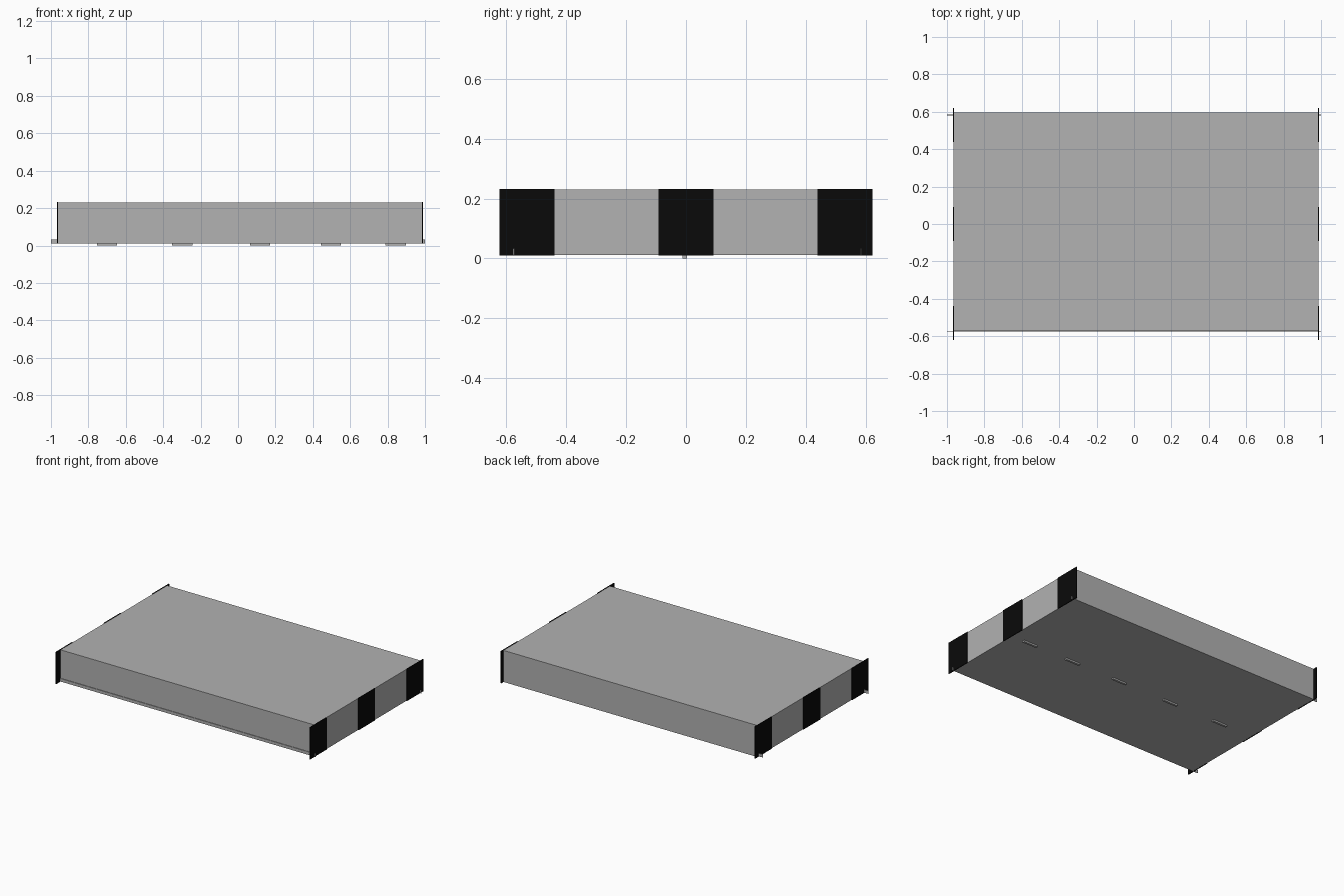
import bpy

if "Cube" in bpy.data.objects:
    bpy.data.objects.remove(bpy.data.objects["Cube"])


def material(name, value):
    m = bpy.data.materials.new(name)
    m.diffuse_color = (value, value, value, 1)
    m.use_nodes = True
    m.node_tree.nodes["Principled BSDF"].inputs["Base Color"].default_value = m.diffuse_color
    return m


grey = material("grey", 0.445)
black = material("black", 0.003)


def box(name, x, y, z, mat):
    """Box from its (min, max) extents on each axis."""
    bpy.ops.mesh.primitive_cube_add(size=1)
    o = bpy.context.object
    o.name = name
    o.location = [(a + b) / 2 for a, b in (x, y, z)]
    o.scale = [b - a for a, b in (x, y, z)]
    bpy.ops.object.transform_apply(location=True, rotation=False, scale=True)
    o.data.materials.append(mat)
    return o


# Main slab
box("slab", (-0.964, 0.986), (-0.572, 0.597), (0.011, 0.23), grey)

# Three black plates on each end
for side, x in (("left", -0.965), ("right", 0.987)):
    for row, y in (("front", -0.53), ("middle", 0.0), ("back", 0.53)):
        box(f"{side}_{row}_plate", (x - 0.003, x + 0.003),
            (y - 0.091, y + 0.091), (0.01, 0.232), black)

# Thin rails along the lower edges, poking out past both ends
for row, y in (("front", -0.574), ("back", 0.583)):
    box(f"{row}_rail", (-1.0, 1.0), (y - 0.002, y + 0.002), (0.012, 0.033), grey)

# Small feet along the centre line underneath
for i, x in enumerate((-0.70, -0.298, 0.117, 0.497, 0.843)):
    box(f"foot_{i + 1}", (x - 0.054, x + 0.054), (-0.011, 0.004), (0, 0.014), grey)
